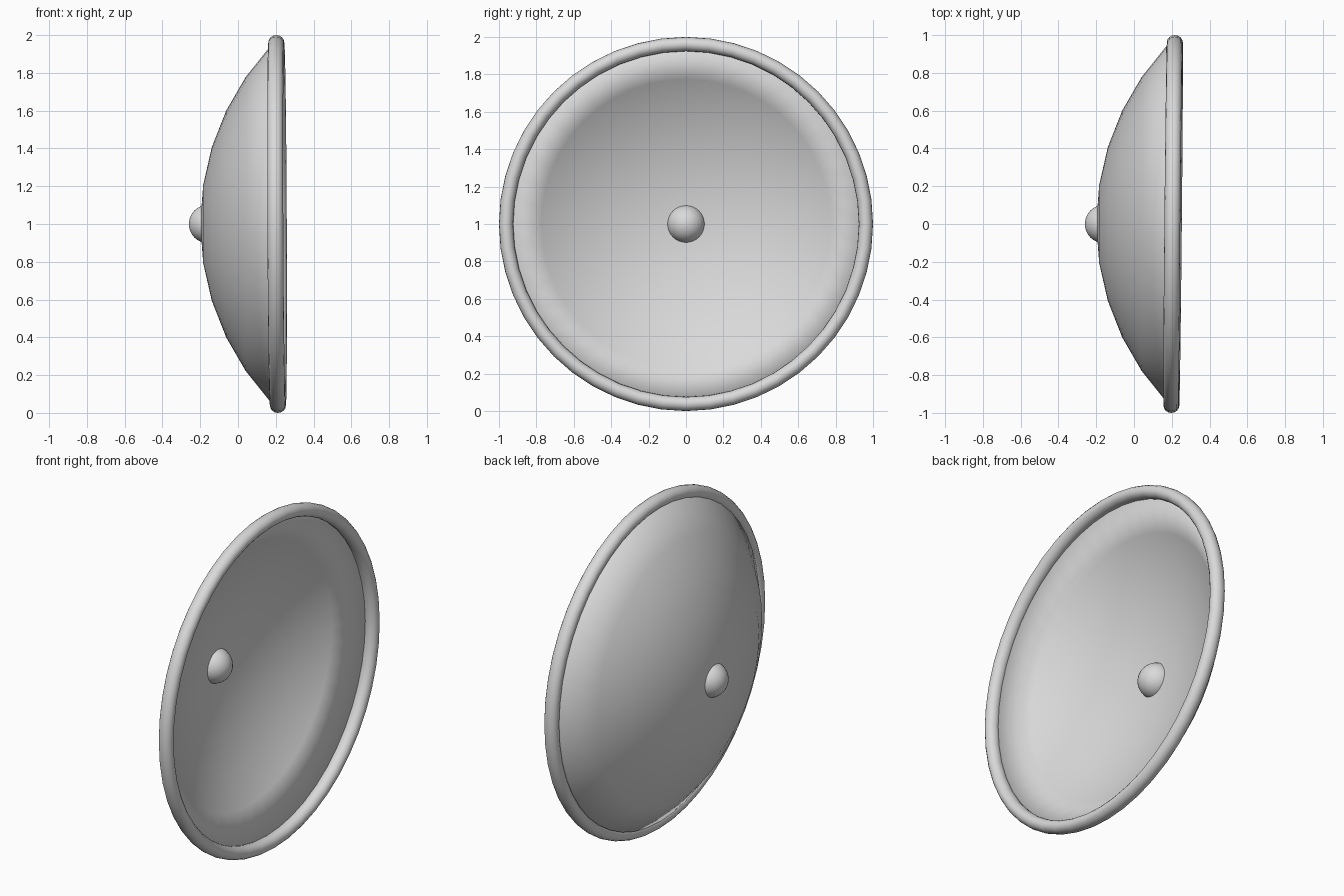
import bpy, bmesh
from math import sin, cos, asin, pi, radians
from mathutils import Vector, Matrix

cube = bpy.data.objects.get("Cube")
if cube:
    bpy.data.objects.remove(cube)

grey = bpy.data.materials.new("light_grey")
grey.use_nodes = True
colour = (0.7, 0.7, 0.7, 1)
grey.diffuse_color = colour
grey.node_tree.nodes["Principled BSDF"].inputs["Base Color"].default_value = colour

CENTRE = Vector((0, 0, 1))


def finish(bm, name, location):
    """Turn a bmesh into a smooth grey object."""
    bmesh.ops.remove_doubles(bm, verts=bm.verts, dist=0.0005)
    bmesh.ops.recalc_face_normals(bm, faces=bm.faces)
    for face in bm.faces:
        face.smooth = True
    mesh = bpy.data.meshes.new(name)
    bm.to_mesh(mesh)
    bm.free()
    mesh.materials.append(grey)
    obj = bpy.data.objects.new(name, mesh)
    obj.location = location
    bpy.context.collection.objects.link(obj)
    return obj


def revolve(name, profile, steps, location, closed=False):
    """Spin (x, radius) points about the x axis."""
    bm = bmesh.new()
    verts = [bm.verts.new((x, 0, r)) for x, r in profile]
    pairs = list(zip(verts, verts[1:]))
    if closed:
        pairs.append((verts[-1], verts[0]))
    edges = [bm.edges.new(pair) for pair in pairs]
    bmesh.ops.spin(bm, geom=verts + edges, cent=(0, 0, 0), axis=(1, 0, 0),
                   angle=2 * pi, steps=steps, use_duplicate=False)
    return finish(bm, name, location)


def arc(pole, edge, radius, steps=5):
    """Shallow circular arc from the pole out to the edge."""
    depth = edge - pole
    big = (radius ** 2 + depth ** 2) / (2 * depth)
    half = asin(radius / big)
    return [(pole + big * (1 - cos(half * i / steps)), big * sin(half * i / steps))
            for i in range(steps + 1)]


# Bowl: outer and inner skins joined under the rim
outer = arc(-0.20, 0.17, 0.94)
inner = arc(-0.14, 0.195, 0.94)
revolve("bowl", outer + inner[::-1], 48, CENTRE)

# Rounded rim, very slightly tilted
tube = [(0.042 * cos(a), 0.962 + 0.038 * sin(a))
        for a in (2 * pi * i / 16 for i in range(16))]
rim = revolve("rim", tube, 48, CENTRE + Vector((0.207, 0, 0)), closed=True)
rim.rotation_euler = (0, radians(-0.25), radians(-0.55))

# Round knob through the middle of the bowl
bm = bmesh.new()
bmesh.ops.create_uvsphere(bm, u_segments=32, v_segments=16, radius=0.102,
                          matrix=Matrix.Rotation(pi / 2, 4, "Y"))
finish(bm, "centre_knob", CENTRE + Vector((-0.158, 0, 0)))
